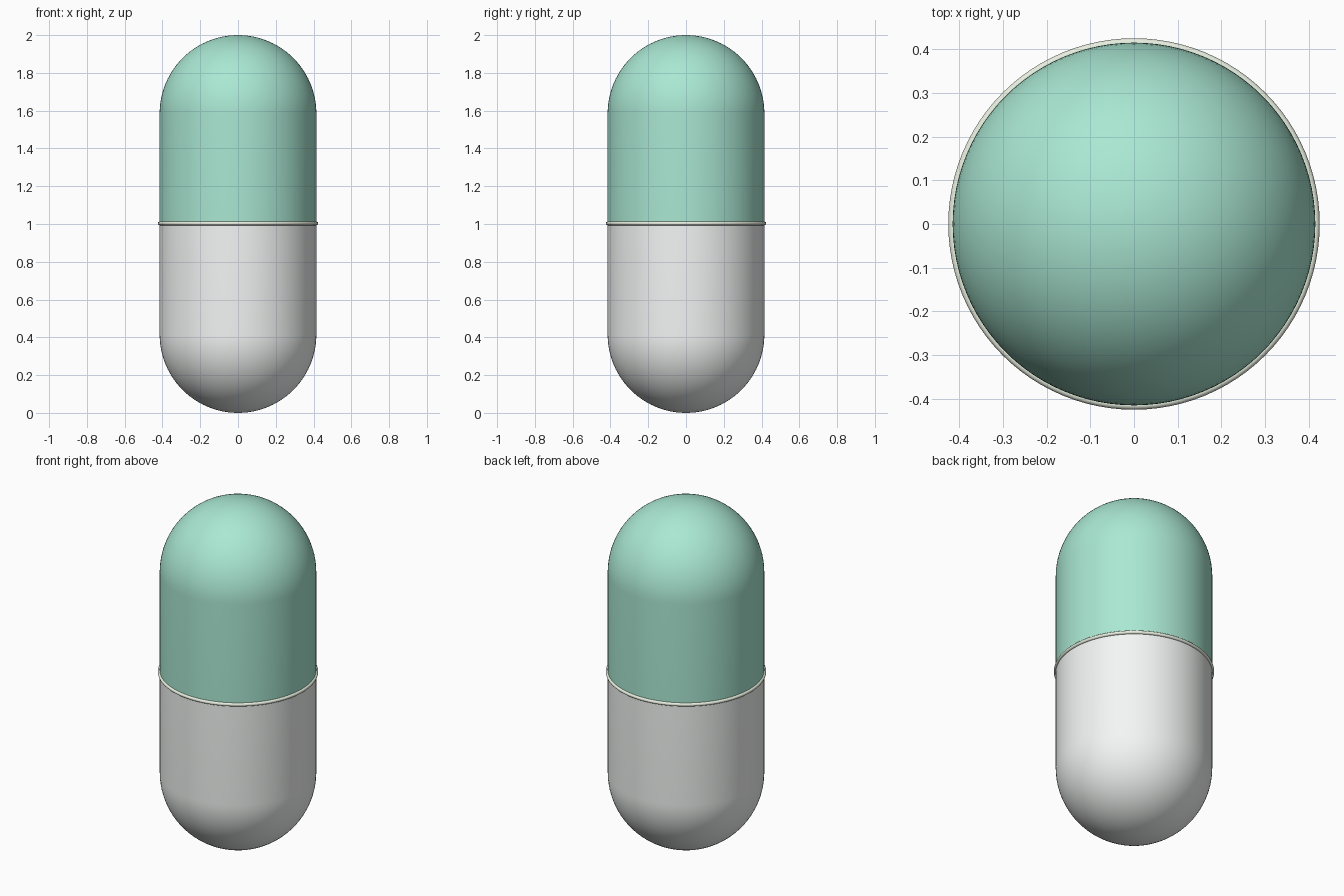
import bpy, bmesh
from math import sin, cos, pi, radians

if "Cube" in bpy.data.objects:
    bpy.data.objects.remove(bpy.data.objects["Cube"])

R, SEAM, HEIGHT = 0.415, 1.003, 2.0
SEGMENTS, ARC = 96, 24


def finish(obj, color):
    mat = bpy.data.materials.new(obj.name + "_colour")
    mat.diffuse_color = (*color, 1)
    mat.use_nodes = True
    mat.node_tree.nodes["Principled BSDF"].inputs["Base Color"].default_value = mat.diffuse_color
    obj.data.materials.append(mat)
    bpy.ops.object.select_all(action='DESELECT')
    obj.select_set(True)
    bpy.context.view_layer.objects.active = obj
    bpy.ops.object.shade_smooth_by_angle(angle=radians(40))


def half_shell(name, tip, color):
    """Revolve a dome-and-wall profile about z, closed at the seam."""
    d = 1 if tip > SEAM else -1
    centre = tip - d * R
    profile = [(0, SEAM), (R, SEAM)]
    for i in range(ARC + 1):
        a = i / ARC * pi / 2
        r = R * cos(a) if i < ARC else 0
        profile.append((r, centre + d * R * sin(a)))
    bm = bmesh.new()
    verts = [bm.verts.new((r, 0, z)) for r, z in profile]
    edges = [bm.edges.new(pair) for pair in zip(verts, verts[1:])]
    bmesh.ops.spin(bm, geom=verts + edges, cent=(0, 0, 0), axis=(0, 0, 1),
                   angle=2 * pi, steps=SEGMENTS)
    bmesh.ops.remove_doubles(bm, verts=bm.verts, dist=1e-5)
    bmesh.ops.recalc_face_normals(bm, faces=bm.faces)
    mesh = bpy.data.meshes.new(name)
    bm.to_mesh(mesh)
    bm.free()
    obj = bpy.data.objects.new(name, mesh)
    bpy.context.collection.objects.link(obj)
    finish(obj, color)


# Two halves of the capsule
half_shell("lower_shell", 0.0, (0.90, 0.93, 0.91))
half_shell("upper_shell", HEIGHT, (0.40, 0.80, 0.65))

# Thin bead around the joint
bpy.ops.mesh.primitive_torus_add(location=(0, 0, SEAM), major_radius=R,
                                 minor_radius=0.01, major_segments=SEGMENTS,
                                 minor_segments=12)
band = bpy.context.object
band.name = "seam_band"
finish(band, (0.80, 0.86, 0.74))
